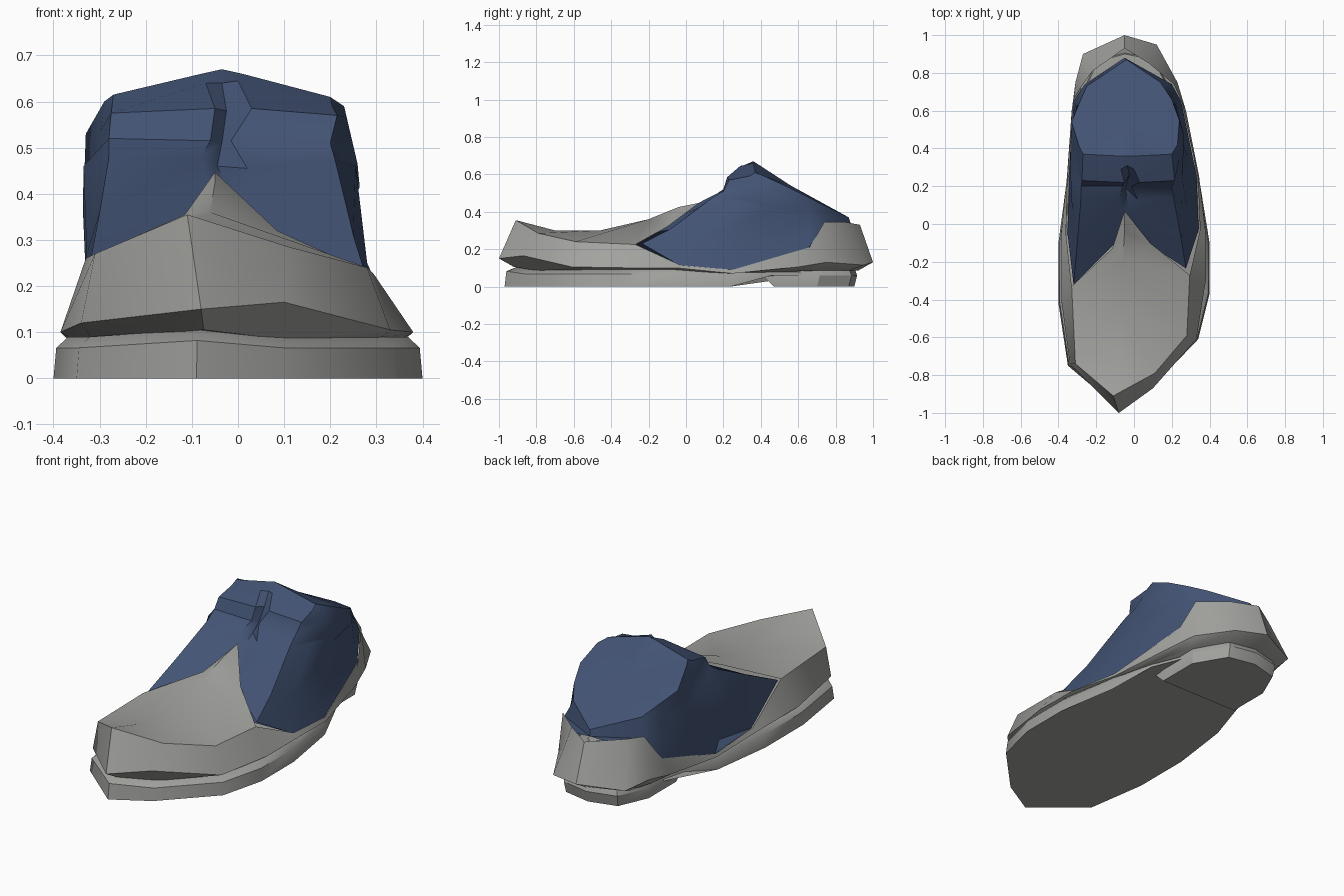
import bpy, bmesh, math

def material(name, rgb):
    m = bpy.data.materials.new(name)
    m.diffuse_color = (*rgb, 1)
    return m

grey = material("warm grey", (0.36, 0.36, 0.345))
blue = material("denim blue", (0.055, 0.086, 0.174))

def finish(bm, name, mat, angle):
    bmesh.ops.recalc_face_normals(bm, faces=bm.faces)
    me = bpy.data.meshes.new(name)
    bm.to_mesh(me)
    bm.free()
    ob = bpy.data.objects.new(name, me)
    bpy.context.collection.objects.link(ob)
    me.materials.append(mat)
    bpy.ops.object.select_all(action='DESELECT')
    ob.select_set(True)
    bpy.context.view_layer.objects.active = ob
    bpy.ops.object.shade_smooth_by_angle(angle=math.radians(angle))
    return ob

def loft(bm, rings, cap_start=True, cap_end=True):
    """Skin closed rings of equal length; returns the vertex rings."""
    vs = [[bm.verts.new(p) for p in r] for r in rings]
    n = len(vs[0])
    for a, b in zip(vs, vs[1:]):
        for i in range(n):
            j = (i + 1) % n
            bm.faces.new((a[i], a[j], b[j], b[i]))
    if cap_start:
        bm.faces.new(vs[0][::-1])
    if cap_end:
        bm.faces.new(vs[-1])
    return vs

def lerp(a, b, t):
    return tuple(p + (q - p) * t for p, q in zip(a, b))

# Shoe upper: lower flare (x, y, z) and rim (x, y, z), round from the toe
flare = [(-.08, -1, .15), (.1, -.87, .165), (.33, -.61, .105), (.38, -.3, .1),
         (.38, -.05, .1), (.345, .25, .07), (.275, .6, .105), (.23, .75, .13),
         (.12, .95, .115), (-.05, 1, .13), (-.27, .9, .115), (-.31, .75, .13),
         (-.33, .6, .105), (-.355, .25, .07), (-.385, -.05, .1),
         (-.385, -.4, .1), (-.34, -.74, .12)]
rim = [(-.11, -.91, .355), (.11, -.79, .285), (.28, -.59, .24), (.295, -.27, .225),
       (.35, -.03, .115), (.338, .25, .09), (.25, .66, .21), (.21, .74, .345),
       (.08, .85, .345), (-.05, .93, .33), (-.22, .81, .345), (-.27, .74, .345),
       (-.32, .66, .21), (-.352, .25, .09), (-.36, -.05, .115),
       (-.33, -.33, .26), (-.31, -.74, .27)]
groove = [(x * .93, y * .92, min(z, .085) + (.02 if y < -.95 else 0)) for x, y, z in flare]
bm = bmesh.new()
r = loft(bm, [groove, flare, rim], cap_end=False)[2]

# Vamp: ridge down the middle rising to the tongue tip
c1, c2, c3, c4, right, left, tip = [bm.verts.new(p) for p in (
    (-.09, -.7, .3), (-.08, -.46, .3), (-.06, -.2, .36), (-.05, -.04, .425),
    (.085, -.1, .32), (-.115, -.13, .355), (-.05, .07, .447))]
for f in ((r[0], r[1], c1), (r[0], c1, r[16]),
          (r[1], r[2], c2, c1), (r[2], r[3], c3, c2), (r[3], right, c3),
          (right, c4, c3), (right, tip, c4), (r[16], c1, c2), (r[16], c2, r[15]),
          (r[15], c2, c3), (r[15], c3, left), (left, c3, c4), (left, c4, tip)):
    bm.faces.new(f)
finish(bm, "shoe_upper", grey, 42)

# Sole: flat under the forefoot, lifting through the arch
sole = [(-.09, -.97), (.1, -.86), (.34, -.61), (.4, -.37), (.4, -.1), (.345, .24),
        (.27, .46), (.19, .66), (-.26, .66), (-.31, .46), (-.355, .24),
        (-.4, -.1), (-.4, -.42), (-.35, -.75)]
def lift(y):
    return max(0, min(.06, (y - .24) * .28))
def toe(y):
    return .016 if y < -.9 else 0
bm = bmesh.new()
loft(bm, [[(x, y, lift(y)) for x, y in sole],
          [(x * .985, y * .99, .066 + lift(y) * .2 + toe(y)) for x, y in sole],
          [(x * .92, y * .93, .09 + toe(y)) for x, y in sole]])
finish(bm, "sole", grey, 42)

# Heel block
heel = [(-.27, .47), (.2, .47), (.2, .7), (.1, .87), (-.05, .9), (-.2, .86), (-.27, .7)]
bm = bmesh.new()
loft(bm, [[(x, y, 0) for x, y in heel],
          [(x * 1.03, y + (-.06 if y < .5 else .015), .06) for x, y in heel],
          [(x * .97, y, .1) for x, y in heel]])
finish(bm, "heel", grey, 30)

# Trouser cuff: bottom and top rings, first three points are the front folds
low = [(-.06, -.06, .31), (-.03, -.05, .31), (.02, -.07, .31),
       (.275, -.235, .23), (.342, -.03, .11), (.332, .25, .085), (.25, .65, .2),
       (.2, .74, .33), (-.05, .88, .34), (-.26, .74, .33), (-.32, .65, .2),
       (-.346, .25, .085), (-.352, -.05, .11), (-.32, -.32, .255)]
top = [(-.08, .36, .66), (-.035, .36, .67), (.01, .36, .66),
       (.2, .37, .61), (.23, .42, .59), (.24, .55, .53), (.2, .66, .475),
       (.14, .75, .43), (-.04, .87, .37), (-.25, .73, .44), (-.29, .64, .485),
       (-.33, .54, .53), (-.29, .41, .6), (-.27, .37, .615)]

def ring(t, changes):
    pts = [lerp(a, b, t) for a, b in zip(low, top)]
    for i, p in changes.items():
        pts[i] = p
    return pts

ankle = ring(.33, {3: (.25, -.08, .31), 4: (.28, .08, .25), 5: (.285, .35, .22),
                   11: (-.33, .35, .22), 12: (-.328, .08, .27), 13: (-.3, -.1, .36)})
knee = ring(.62, {0: (-.08, .13, .48), 1: (-.045, .19, .46), 2: (.02, .13, .455),
                  3: (.21, .14, .475), 4: (.255, .25, .46), 5: (.255, .44, .4),
                  12: (-.335, .23, .46), 13: (-.28, .14, .48)})
fold = ring(.74, {0: (-.06, .2, .515), 1: (-.035, .23, .51), 2: (-.015, .2, .515),
                  3: (.2, .2, .51), 13: (-.28, .2, .52)})
crease = ring(.87, {0: (-.05, .22, .585), 1: (-.025, .26, .58), 2: (.03, .22, .585),
                    3: (.215, .23, .57), 13: (-.275, .23, .575)})
hem = ring(.95, {0: (-.07, .29, .64), 1: (-.035, .31, .64), 2: (.0, .29, .645)})
bm = bmesh.new()
rim_top = loft(bm, [low, ankle, knee, fold, crease, hem, top], cap_end=False)[-1]
# Sloping back closed over a centre point
mid = bm.verts.new((-.04, .56, .54))
for a, b in zip(rim_top, rim_top[1:] + rim_top[:1]):
    bm.faces.new((a, b, mid))
finish(bm, "trouser_cuff", blue, 35)
